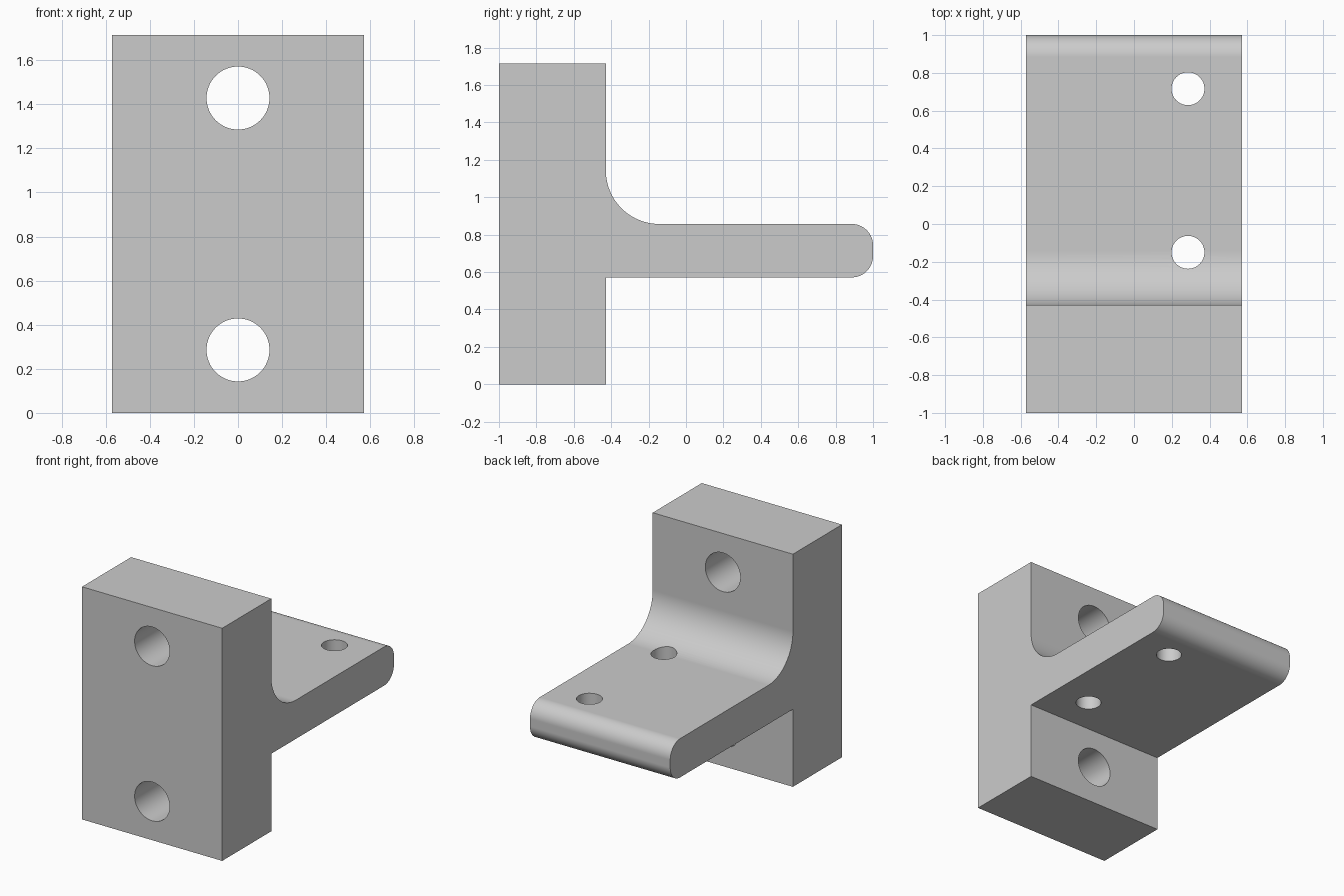
import bpy
import bmesh
from math import cos, sin, pi, radians
from mathutils import Matrix

if "Cube" in bpy.data.objects:
    bpy.data.objects.remove(bpy.data.objects["Cube"])

U = 1 / 7           # design unit
HALF_WIDTH = 4 * U

grey = bpy.data.materials.new("plain grey")
grey.use_nodes = True
grey.diffuse_color = (0.6, 0.6, 0.6, 1)
grey.node_tree.nodes["Principled BSDF"].inputs["Base Color"].default_value = (0.6, 0.6, 0.6, 1)


def arc(y, z, r, start, end, steps=20):
    """Points of an arc in the side profile, angles in degrees."""
    angles = [radians(start + (end - start) * i / steps) for i in range(steps + 1)]
    return [(y + r * cos(a), z + r * sin(a)) for a in angles]


def make_object(name, bm):
    mesh = bpy.data.meshes.new(name)
    bmesh.ops.recalc_face_normals(bm, faces=bm.faces)
    bm.to_mesh(mesh)
    bm.free()
    mesh.materials.append(grey)
    obj = bpy.data.objects.new(name, mesh)
    bpy.context.collection.objects.link(obj)
    return obj


# Bracket body: side profile with filleted inner corner and rounded shelf edge
back, top = -3 * U, 12 * U
shelf_low, shelf_high = 4 * U, 6 * U
fillet, nose = 2 * U, 0.8 * U
profile = [(-1, 0), (back, 0), (back, shelf_low)]
profile += arc(1 - nose, shelf_low + nose, nose, -90, 0)
profile += arc(1 - nose, shelf_high - nose, nose, 0, 90)
profile += arc(back + fillet, shelf_high + fillet, fillet, 270, 180)
profile += [(back, top), (-1, top)]

bm = bmesh.new()
side = bm.faces.new([bm.verts.new((-HALF_WIDTH, y, z)) for y, z in profile])
extruded = bmesh.ops.extrude_face_region(bm, geom=[side], use_keep_orig=True)
bmesh.ops.translate(bm, vec=(2 * HALF_WIDTH, 0, 0),
                    verts=[v for v in extruded["geom"] if isinstance(v, bmesh.types.BMVert)])
bracket = make_object("bracket", bm)

# Hole cutters: two through the upright plate, two through the shelf
bm = bmesh.new()


def drill(location, radius, depth, turn):
    bmesh.ops.create_cone(bm, cap_ends=True, segments=64, radius1=radius, radius2=radius,
                          depth=depth, matrix=Matrix.Translation(location) @ turn)


for z in (2 * U, 10 * U):
    drill((0, -5 * U, z), U, 6 * U, Matrix.Rotation(pi / 2, 4, "X"))
for y in (-0.15, 0.716):
    drill((2 * U, y, 5 * U), 0.087, 4 * U, Matrix.Identity(4))
cutter = make_object("hole_cutter", bm)
cutter.hide_render = True

bpy.ops.object.select_all(action="DESELECT")
bpy.context.view_layer.objects.active = bracket
bracket.select_set(True)
cut = bracket.modifiers.new("holes", "BOOLEAN")
cut.operation = "DIFFERENCE"
cut.solver = "EXACT"
cut.object = cutter
bpy.ops.object.modifier_apply(modifier=cut.name)
bpy.data.objects.remove(cutter)

# Smooth curved surfaces, crisp corners and even flats
bpy.ops.object.shade_smooth_by_angle(angle=radians(30))
weighted = bracket.modifiers.new("even_normals", "WEIGHTED_NORMAL")
weighted.keep_sharp = True
